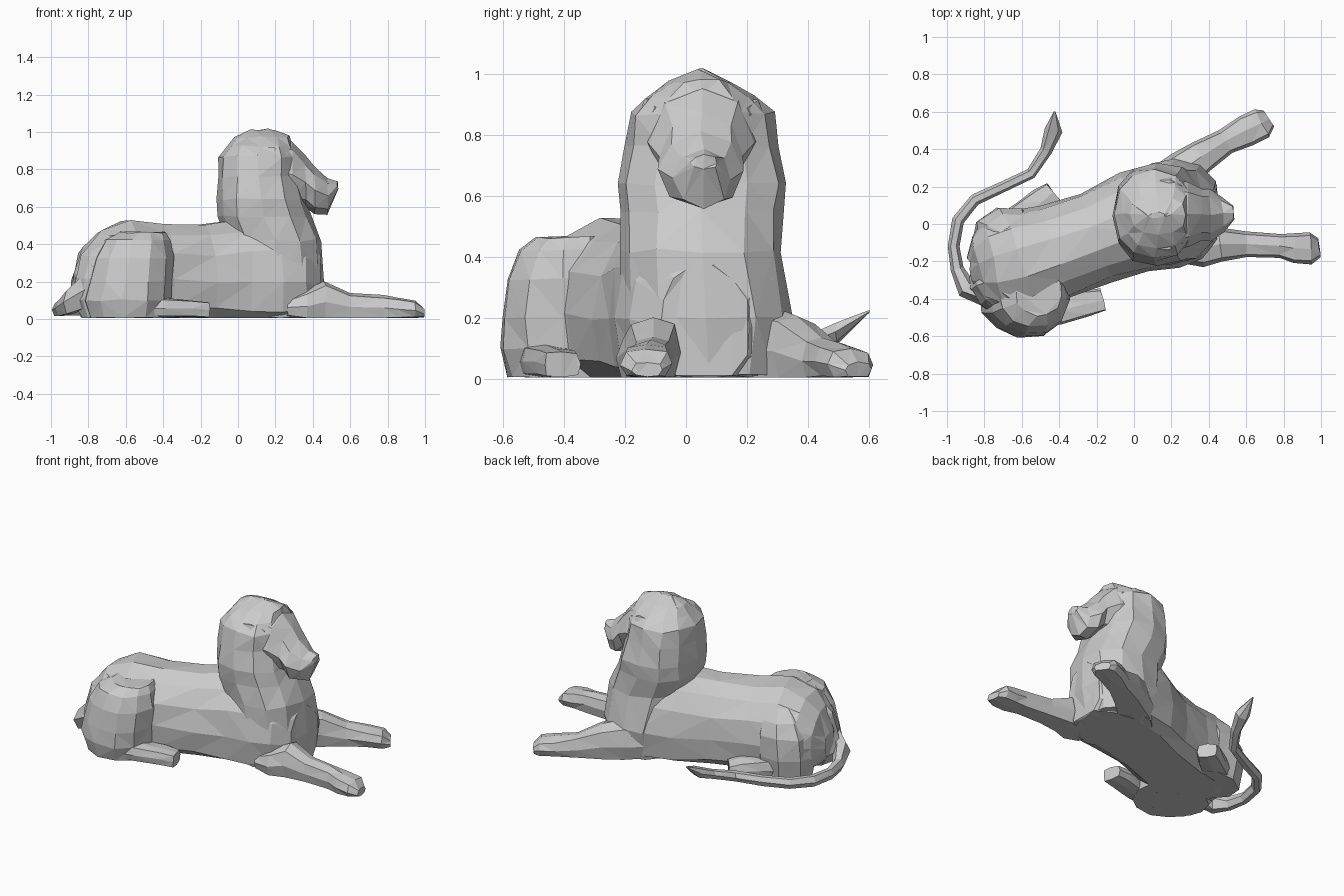
import bpy, bmesh, math, random
from mathutils import Vector

random.seed(4)


def skin(name, rings, jitter=0.0):
    """Bridge rings of points, cap the ends, split into flat triangles."""
    bm = bmesh.new()
    rows = []
    for ring in rings:
        row = []
        for p in ring:
            q = p + Vector([random.uniform(-jitter, jitter) for _ in range(3)])
            q.z = max(q.z, 0.006)
            row.append(bm.verts.new(q))
        rows.append(row)
    n = len(rows[0])
    for a, b in zip(rows, rows[1:]):
        for i in range(n):
            j = (i + 1) % n
            bm.faces.new((a[i], a[j], b[j], b[i]))
    bm.faces.new(rows[0][::-1])
    bm.faces.new(rows[-1])
    bmesh.ops.triangulate(bm, faces=bm.faces[:])
    bmesh.ops.recalc_face_normals(bm, faces=bm.faces[:])
    me = bpy.data.meshes.new(name)
    bm.to_mesh(me)
    bm.free()
    ob = bpy.data.objects.new(name, me)
    bpy.context.collection.objects.link(ob)
    return ob


def oval(sides, power):
    pts = []
    for k in range(sides):
        a = 2 * math.pi * k / sides
        c, s = math.cos(a), math.sin(a)
        pts.append((math.copysign(abs(c) ** power, c), math.copysign(abs(s) ** power, s)))
    return pts


def limb(name, stations, sides=8, power=0.8, jitter=0.004):
    """Lying loft: stations are (x, y, z, half width, half height)."""
    P = [Vector(s[:3]) for s in stations]
    rings = []
    for i, (x, y, z, w, h) in enumerate(stations):
        t = P[min(i + 1, len(P) - 1)] - P[max(i - 1, 0)]
        t.z = 0
        t.normalize()
        side = Vector((-t.y, t.x, 0))
        rings.append([P[i] + side * (c * w) + Vector((0, 0, s * h)) for c, s in oval(sides, power)])
    return skin(name, rings, jitter)


def column(name, stations, sides=10, yaw=0, power=0.85, jitter=0.007):
    """Standing loft: stations are (x, y, z, radius along, radius across)."""
    u = Vector((math.cos(yaw), math.sin(yaw), 0))
    v = Vector((-u.y, u.x, 0))
    return skin(name, [[Vector((x, y, z)) + u * (c * a) + v * (s * b) for c, s in oval(sides, power)]
                       for x, y, z, a, b in stations], jitter)


# Trunk lying diagonally from rump to chest
limb("body", [
    (-0.87, -0.27, 0.17, 0.10, 0.08), (-0.82, -0.26, 0.21, 0.20, 0.18),
    (-0.74, -0.24, 0.22, 0.28, 0.255), (-0.60, -0.21, 0.22, 0.29, 0.31),
    (-0.42, -0.15, 0.21, 0.26, 0.30), (-0.20, -0.07, 0.20, 0.25, 0.305),
    (0.00, 0.01, 0.20, 0.275, 0.34), (0.20, 0.05, 0.20, 0.285, 0.35),
    (0.36, 0.06, 0.19, 0.24, 0.29), (0.44, 0.06, 0.17, 0.15, 0.20)], 14, 0.92, 0.007)

# Chest, mane and crown
column("mane", [
    (0.22, 0.07, 0.01, 0.22, 0.24), (0.22, 0.07, 0.20, 0.24, 0.28),
    (0.195, 0.05, 0.42, 0.255, 0.26), (0.14, 0.05, 0.55, 0.25, 0.265),
    (0.125, 0.05, 0.64, 0.235, 0.28), (0.115, 0.05, 0.76, 0.22, 0.255),
    (0.11, 0.05, 0.87, 0.21, 0.235), (0.12, 0.05, 0.925, 0.175, 0.18),
    (0.125, 0.05, 0.975, 0.15, 0.10), (0.13, 0.05, 1.012, 0.07, 0.012)], 12)

# Face and muzzle
limb("face", [
    (0.20, 0.05, 0.79, 0.19, 0.19), (0.29, 0.05, 0.775, 0.17, 0.18),
    (0.36, 0.05, 0.735, 0.135, 0.135), (0.41, 0.05, 0.685, 0.14, 0.125),
    (0.475, 0.055, 0.655, 0.095, 0.10), (0.53, 0.06, 0.71, 0.045, 0.025)], 8, 1.0, 0.005)

# Ears barely breaking the upper corners of the mane
for s, tag in ((-1, "right"), (1, "left")):
    limb(tag + "_ear", [(0.12, 0.05 + s * 0.16, 0.88, 0.04, 0.04),
                        (0.19, 0.05 + s * 0.165, 0.885, 0.035, 0.035),
                        (0.26, 0.05 + s * 0.14, 0.87, 0.02, 0.02)], 6)

# Front legs stretched forward, ending in blunt paws
limb("right_front_leg", [
    (0.26, -0.14, 0.06, 0.07, 0.05), (0.36, -0.135, 0.07, 0.095, 0.085),
    (0.46, -0.11, 0.09, 0.09, 0.115), (0.60, -0.11, 0.065, 0.07, 0.075),
    (0.78, -0.115, 0.06, 0.063, 0.068), (0.86, -0.13, 0.055, 0.082, 0.06),
    (0.945, -0.13, 0.048, 0.084, 0.05), (0.99, -0.125, 0.03, 0.05, 0.024)], 8, 0.7)
limb("left_front_leg", [
    (0.14, 0.20, 0.10, 0.11, 0.11), (0.26, 0.285, 0.10, 0.11, 0.135),
    (0.36, 0.36, 0.09, 0.09, 0.12), (0.49, 0.44, 0.06, 0.07, 0.08),
    (0.60, 0.50, 0.055, 0.085, 0.06), (0.685, 0.54, 0.048, 0.085, 0.05),
    (0.72, 0.565, 0.03, 0.05, 0.024)], 8, 0.7)

# Haunches: the near one flopped outward, the far one tucked in
column("right_haunch", [
    (-0.59, -0.37, 0.006, 0.22, 0.21), (-0.59, -0.38, 0.10, 0.24, 0.228),
    (-0.575, -0.385, 0.20, 0.225, 0.223), (-0.555, -0.385, 0.33, 0.21, 0.205),
    (-0.54, -0.38, 0.42, 0.18, 0.17), (-0.51, -0.37, 0.465, 0.12, 0.12)], 12, -0.12, 0.95)
column("left_haunch", [
    (-0.68, -0.07, 0.006, 0.17, 0.14), (-0.69, -0.06, 0.14, 0.18, 0.155),
    (-0.68, -0.06, 0.28, 0.17, 0.155), (-0.66, -0.07, 0.37, 0.14, 0.125),
    (-0.64, -0.09, 0.44, 0.08, 0.08)], 8, 0.3, 0.95)

# Rump filling the diagonal between tail root and near haunch
column("rump", [
    (-0.67, -0.37, 0.006, 0.17, 0.13), (-0.69, -0.38, 0.10, 0.22, 0.13),
    (-0.68, -0.37, 0.22, 0.20, 0.14), (-0.66, -0.34, 0.34, 0.18, 0.14),
    (-0.60, -0.32, 0.45, 0.15, 0.10)], 10, -0.62, 0.8)

# Hind paws
limb("right_hind_paw", [
    (-0.66, -0.50, 0.055, 0.07, 0.05), (-0.40, -0.465, 0.058, 0.075, 0.052),
    (-0.26, -0.425, 0.055, 0.07, 0.047), (-0.165, -0.405, 0.048, 0.06, 0.042)], 8, 0.5)
limb("left_hind_paw", [
    (-0.72, -0.04, 0.07, 0.07, 0.06), (-0.58, 0.05, 0.065, 0.08, 0.06),
    (-0.49, 0.12, 0.06, 0.075, 0.055), (-0.43, 0.17, 0.05, 0.06, 0.045)], 8, 0.5)

# Tail curling round the far side, with a pointed tuft
limb("tail", [
    (-0.80, -0.36, 0.16, 0.08, 0.11), (-0.90, -0.34, 0.09, 0.055, 0.07),
    (-0.945, -0.24, 0.055, 0.035, 0.045), (-0.965, -0.12, 0.05, 0.032, 0.038),
    (-0.94, 0.02, 0.05, 0.032, 0.038), (-0.85, 0.13, 0.05, 0.032, 0.036),
    (-0.70, 0.20, 0.055, 0.03, 0.034), (-0.55, 0.27, 0.07, 0.03, 0.033),
    (-0.47, 0.39, 0.11, 0.032, 0.03), (-0.43, 0.50, 0.155, 0.048, 0.035),
    (-0.425, 0.60, 0.22, 0.006, 0.006)], 6, 1.0, 0.002)
